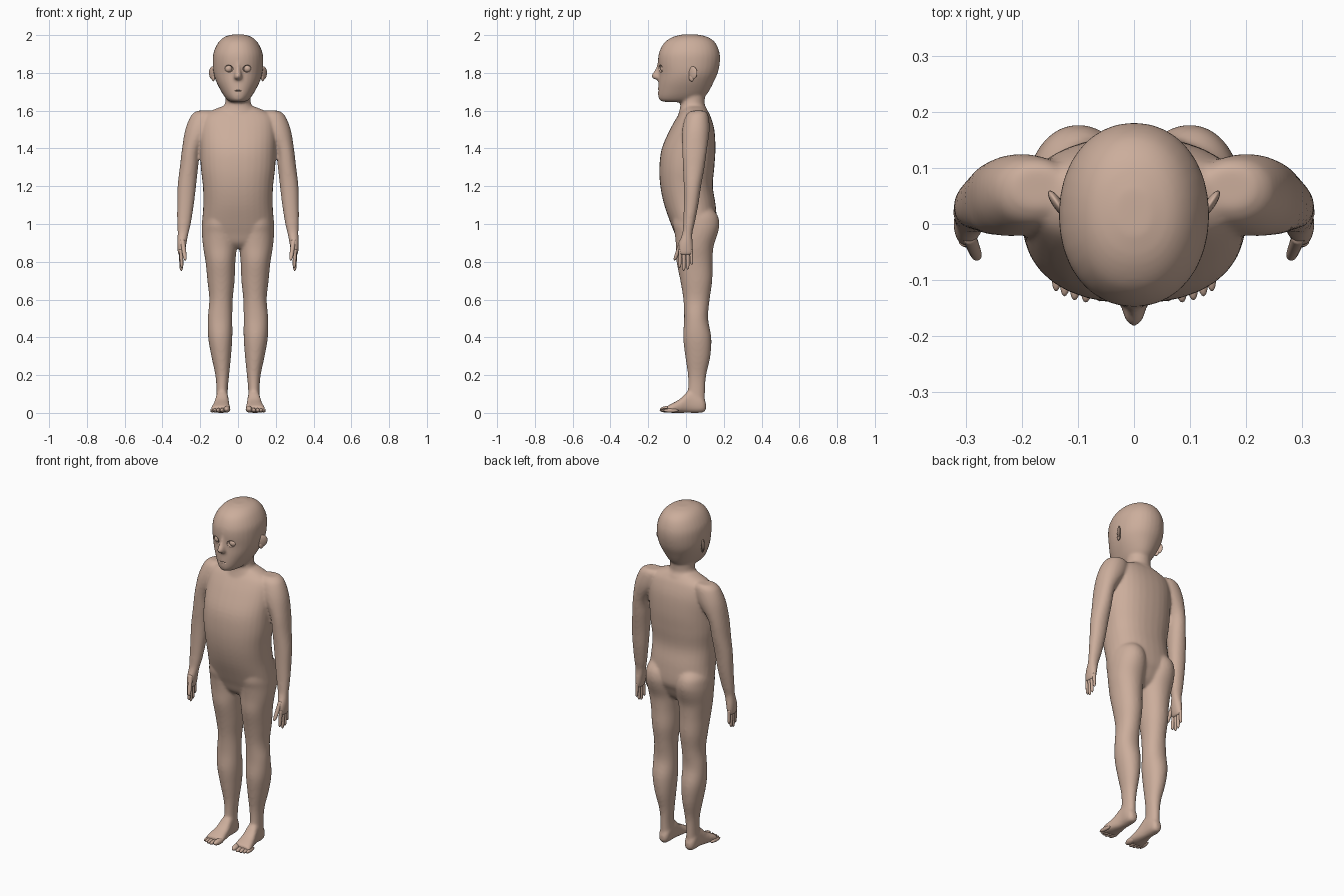
import bpy, bmesh, math
from mathutils import Vector, Matrix

skin = bpy.data.materials.new("skin")
skin.diffuse_color = (0.60, 0.42, 0.33, 1)


def spline(rows, steps=4):
    """Catmull-Rom interpolation through rows of numbers."""
    out = []
    for i in range(len(rows) - 1):
        a, b, c, d = (rows[max(0, min(len(rows) - 1, i + k))] for k in (-1, 0, 1, 2))
        for s in range(steps):
            t = s / steps
            out.append([0.5 * (2 * q + (r - p) * t + (2 * p - 5 * q + 4 * r - w) * t * t
                        + (3 * q - p - 3 * r + w) * t ** 3) for p, q, r, w in zip(a, b, c, d)])
    return out + [list(rows[-1])]


def loft(bm, rows, power=2.0, axis="z", side=1, n=32):
    """Rows are (station, u0, u1, v0, v1): bounds of a superellipse ring."""
    rings = []
    for h, u0, u1, v0, v1 in spline(rows):
        ring = []
        for k in range(n):
            a = 2 * math.pi * k / n
            c, s = math.cos(a), math.sin(a)
            u = (u0 + u1) / 2 + (u1 - u0) / 2 * math.copysign(abs(c) ** (2 / power), c)
            v = (v0 + v1) / 2 + (v1 - v0) / 2 * math.copysign(abs(s) ** (2 / power), s)
            ring.append(bm.verts.new((side * u, v, h) if axis == "z" else (side * u, h, v)))
        rings.append(ring)
    faces = [bm.faces.new(rings[0]), bm.faces.new(rings[-1])]
    for a, b in zip(rings, rings[1:]):
        for k in range(n):
            j = (k + 1) % n
            faces.append(bm.faces.new((a[k], a[j], b[j], b[k])))
    bmesh.ops.recalc_face_normals(bm, faces=faces)


def ball(bm, loc, size, rot=0.0):
    m = Matrix.Translation(loc) @ Matrix.Rotation(rot, 4, "Z") @ Matrix.Diagonal((*size, 1))
    bmesh.ops.create_uvsphere(bm, u_segments=20, v_segments=12, radius=1, matrix=m)


def finish(bm, name):
    me = bpy.data.meshes.new(name)
    for f in bm.faces:
        f.smooth = True
    bm.to_mesh(me)
    bm.free()
    ob = bpy.data.objects.new(name, me)
    bpy.context.collection.objects.link(ob)
    me.materials.append(skin)
    return ob


# Body: overlapping lofts fused into one skin
bm = bmesh.new()
head = [(1.645, -.03, .03, -.10, .04), (1.652, -.05, .05, -.135, .07), (1.67, -.068, .068, -.146, .095),
        (1.70, -.088, .088, -.148, .12), (1.75, -.114, .114, -.146, .146), (1.80, -.13, .13, -.143, .168),
        (1.86, -.134, .134, -.148, .18), (1.91, -.129, .129, -.142, .177), (1.96, -.105, .105, -.115, .155),
        (1.99, -.073, .073, -.07, .115), (2.003, -.03, .03, -.02, .06)]
loft(bm, head, 2.1)
neck = [(1.75, -.07, .07, -.03, .10), (1.67, -.066, .066, -.03, .10), (1.63, -.072, .072, -.03, .10),
        (1.60, -.10, .10, -.035, .115), (1.55, -.12, .12, -.05, .12)]
loft(bm, neck)
torso = [(.87, -.09, .09, -.01, .09), (.90, -.16, .16, -.04, .12), (.95, -.188, .188, -.06, .145),
         (1.0, -.191, .191, -.08, .163), (1.1, -.184, .184, -.115, .157), (1.2, -.186, .186, -.136, .142),
         (1.3, -.197, .197, -.141, .15), (1.4, -.2, .2, -.128, .156), (1.5, -.2, .2, -.085, .15),
         (1.57, -.185, .185, -.045, .13), (1.605, -.13, .13, -.02, .11), (1.63, -.06, .06, -.01, .09)]
loft(bm, torso, 2.3)
leg = [(1.1, .05, .14, .0, .12), (1.05, .02, .18, -.06, .165), (1.0, .008, .19, -.07, .177),
       (.95, .004, .191, -.06, .168), (.88, .006, .185, -.053, .146), (.8, .014, .172, -.05, .14),
       (.7, .018, .162, -.03, .139), (.6, .028, .152, -.014, .125), (.5, .03, .16, -.01, .117),
       (.4, .03, .158, -.015, .134), (.3, .037, .141, -.004, .129), (.2, .047, .12, .01, .107),
       (.12, .054, .114, .01, .101), (.04, .052, .115, .0, .1)]
foot = [(.106, .07, .097, .02, .05), (.095, .058, .11, .004, .075), (.07, .052, .117, 0, .1),
        (.02, .05, .118, 0, .12), (-.03, .045, .13, 0, .075), (-.075, .04, .142, 0, .05),
        (-.10, .045, .14, .004, .036)]
arm = [(1.60, .13, .215, .03, .10), (1.575, .11, .248, .0, .118), (1.5, .13, .279, -.02, .125),
       (1.4, .197, .296, -.02, .112), (1.3, .211, .308, -.016, .098), (1.2, .222, .32, -.012, .08),
       (1.1, .234, .322, -.012, .065), (1.0, .25, .322, -.015, .045), (.95, .262, .32, -.02, .034),
       (.9, .272, .322, -.037, .036), (.86, .28, .32, -.04, .037), (.835, .288, .316, -.036, .034)]
for s in (1, -1):
    loft(bm, leg, 2.1, side=s)
    loft(bm, foot, 2.5, axis="y", side=s)
    loft(bm, arm, 2.1, side=s)
nose = [(1.87, -.008, .008, -.148, -.11), (1.82, -.014, .014, -.162, -.11), (1.79, -.02, .02, -.183, -.11),
        (1.772, -.022, .022, -.178, -.11), (1.762, -.014, .014, -.155, -.11)]
loft(bm, nose)
body = finish(bm, "body")

# Eye sockets and mouth line
bm = bmesh.new()
for s in (1, -1):
    ball(bm, (s * .05, -.136, 1.822), (.025, .022, .019))
ball(bm, (0, -.152, 1.705), (.026, .014, .004))
cutter = finish(bm, "face_cutter")
cutter.hide_render = True
cutter.hide_viewport = True

mod = body.modifiers.new("fuse", "REMESH")
mod.mode = "VOXEL"
mod.voxel_size = 0.007
mod.use_smooth_shade = True
mod = body.modifiers.new("soften", "SMOOTH")
mod.factor = 0.5
mod.iterations = 10
mod = body.modifiers.new("carve", "BOOLEAN")
mod.operation = "DIFFERENCE"
mod.solver = "EXACT"
mod.object = cutter

# Eyeballs and ears
bm = bmesh.new()
for s in (1, -1):
    ball(bm, (s * .05, -.114, 1.822), (.021, .021, .021))
finish(bm, "eyes")
bm = bmesh.new()
for s in (1, -1):
    ball(bm, (s * .136, .036, 1.80), (.009, .028, .034), s * -.6)
    ball(bm, (s * .131, .03, 1.775), (.008, .016, .02), s * -.4)
finish(bm, "ears")

# Fingers and thumbs: tapered rods from knuckle to tip
bm = bmesh.new()
digits = [((.302, -.030, .865), (.297, -.034, .768), .0095), ((.303, -.010, .865), (.300, -.012, .752), .0098),
          ((.303, .010, .865), (.301, .009, .760), .0095), ((.302, .027, .865), (.302, .030, .785), .0085),
          ((.294, -.022, .915), (.279, -.06, .808), .0115)]
for s in (1, -1):
    for base, tip, r in digits:
        rows = []
        for t, k in ((0, 1.1), (.5, 1), (.8, .9), (.93, .7), (1, .25)):
            p = Vector(base).lerp(Vector(tip), t)
            rows.append((p.z, p.x - r * k, p.x + r * k, p.y - r * k, p.y + r * k))
        loft(bm, rows, side=s, n=14)
finish(bm, "fingers")

# Toes
bm = bmesh.new()
for s in (1, -1):
    for x, y, r in ((.058, -.098, .017), (.083, -.1, .012), (.103, -.096, .0115), (.121, -.089, .011), (.136, -.08, .0105)):
        ball(bm, (s * x, y, r + .002), (r, .04, r), s * .08)
finish(bm, "toes")
